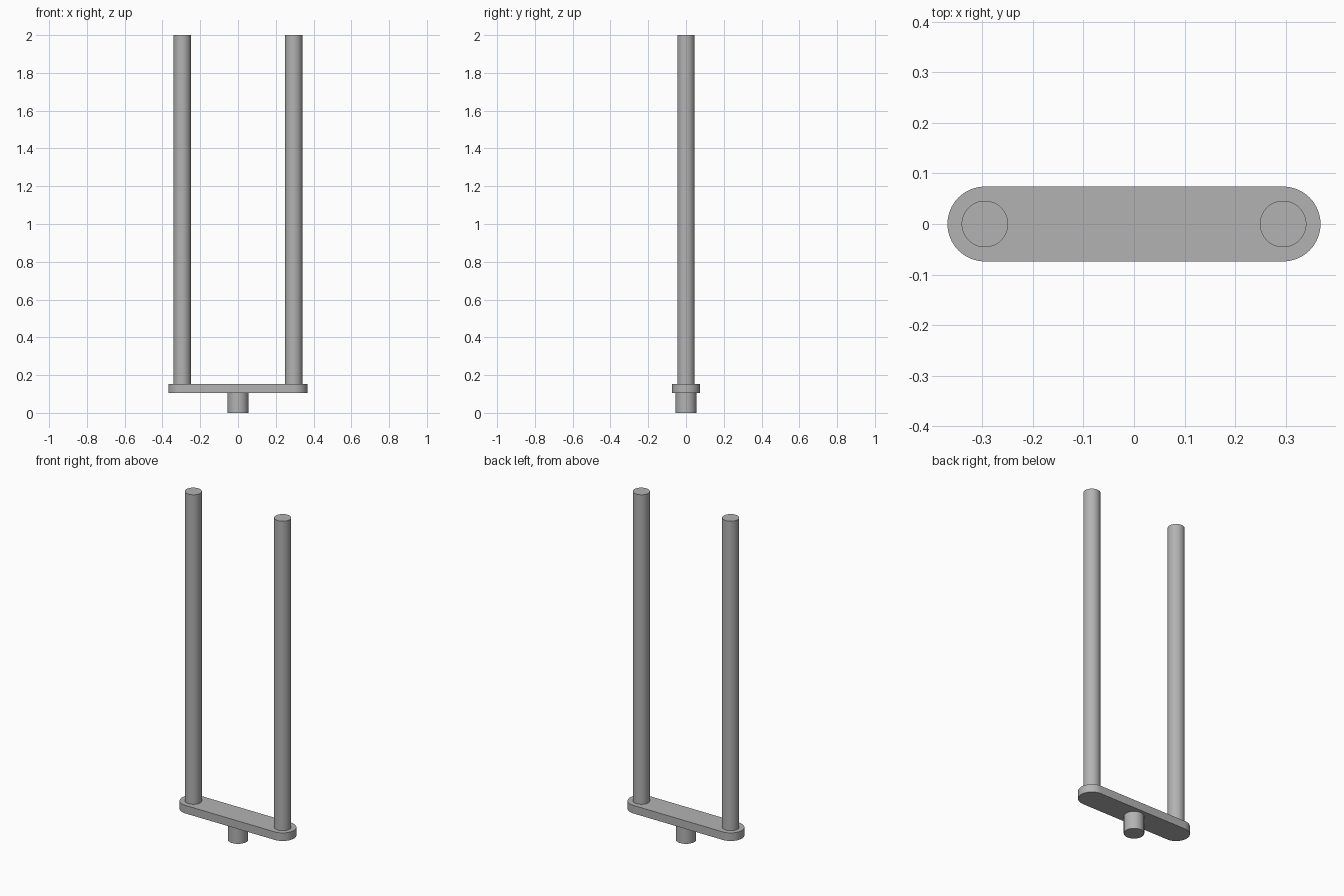
import bpy, bmesh, math

cube = bpy.data.objects.get("Cube")
if cube:
    bpy.data.objects.remove(cube, do_unlink=True)

# Single grey metal colour
GREY = (0.45, 0.45, 0.45, 1.0)
metal = bpy.data.materials.new("grey_metal")
metal.use_nodes = True
metal.diffuse_color = GREY
metal.node_tree.nodes["Principled BSDF"].inputs["Base Color"].default_value = GREY


def arc(cx, radius, start, sweep, steps):
    return [(cx + radius * math.cos(start + sweep * i / steps),
             radius * math.sin(start + sweep * i / steps)) for i in range(steps + 1)]


def extrude_outline(name, outline, bottom, top):
    """Closed solid from a flat outline, raised from bottom to top."""
    bm = bmesh.new()
    face = bm.faces.new([bm.verts.new((x, y, bottom)) for x, y in outline])
    grown = bmesh.ops.extrude_face_region(bm, geom=[face], use_keep_orig=True)
    raised = [v for v in grown["geom"] if isinstance(v, bmesh.types.BMVert)]
    bmesh.ops.translate(bm, verts=raised, vec=(0, 0, top - bottom))
    bmesh.ops.recalc_face_normals(bm, faces=bm.faces)
    mesh = bpy.data.meshes.new(name)
    bm.to_mesh(mesh)
    bm.free()
    mesh.materials.append(metal)
    obj = bpy.data.objects.new(name, mesh)
    bpy.context.collection.objects.link(obj)
    bpy.ops.object.select_all(action="DESELECT")
    obj.select_set(True)
    bpy.context.view_layer.objects.active = obj
    bpy.ops.object.shade_smooth_by_angle(angle=math.radians(30))
    return obj


def cylinder(name, x, radius, bottom, top):
    return extrude_outline(name, arc(x, radius, 0, math.tau, 64)[:-1], bottom, top)


SPREAD = 0.295      # rod distance from the centre
PLATE_BOTTOM, PLATE_TOP = 0.105, 0.153

# Mounting peg
cylinder("mounting_peg", 0, 0.055, 0, PLATE_BOTTOM)

# Crossbar with rounded ends
outline = (arc(SPREAD, 0.074, -math.pi / 2, math.pi, 32)
           + arc(-SPREAD, 0.074, math.pi / 2, math.pi, 32))
extrude_outline("crossbar", outline, PLATE_BOTTOM, PLATE_TOP)

# Two upright rods
for side, sign in (("left", 1), ("right", -1)):
    cylinder(f"{side}_rod", sign * SPREAD, 0.046, PLATE_TOP, 2.0)
